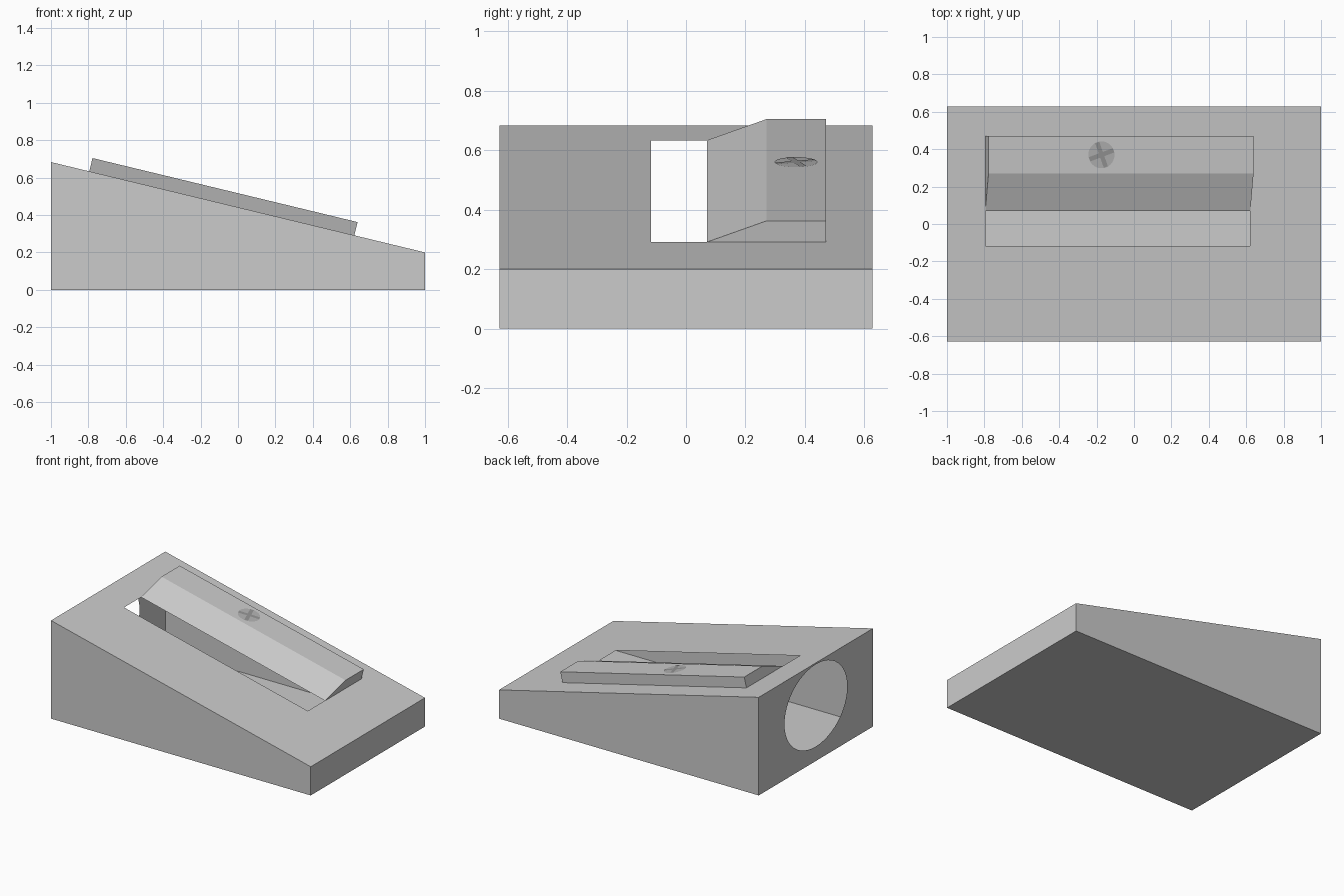
import bpy, bmesh
from math import sin, cos, pi, atan2, radians
from mathutils import Matrix, Vector

if "Cube" in bpy.data.objects:
    bpy.data.objects.remove(bpy.data.objects["Cube"])

Z_BACK, Z_FRONT, HALF_Y = 0.683, 0.2, 0.628
SLOPE = (Z_FRONT - Z_BACK) / 2
TILT = atan2(-SLOPE, 1)


def top_z(x):
    return (Z_BACK + Z_FRONT) / 2 + SLOPE * x


def finish(name, bm, color=None):
    bmesh.ops.recalc_face_normals(bm, faces=bm.faces)
    me = bpy.data.meshes.new(name)
    bm.to_mesh(me)
    bm.free()
    ob = bpy.data.objects.new(name, me)
    bpy.context.collection.objects.link(ob)
    if color:
        mat = bpy.data.materials.new(name)
        mat.diffuse_color = (color, color, color, 1)
        mat.use_nodes = True
        mat.node_tree.nodes["Principled BSDF"].inputs["Base Color"].default_value = mat.diffuse_color
        me.materials.append(mat)
    return ob


def loop_edges(bm, verts):
    out = []
    for a, b in zip(verts, verts[1:] + verts[:1]):
        out.append(bm.edges.get((a, b)) or bm.edges.new((a, b)))
    return out


# hollow wedge body: thin shell with a pencil hole and a shaving slot
bm = bmesh.new()
outline = [(-1, 0), (1, 0), (1, Z_FRONT), (-1, Z_BACK)]
near = [bm.verts.new((x, -HALF_Y, z)) for x, z in outline]
far = [bm.verts.new((x, HALF_Y, z)) for x, z in outline]
bm.faces.new(near)
bm.faces.new(far[::-1])
for i in (0, 1):
    bm.faces.new((near[i], far[i], far[i + 1], near[i + 1]))
slot = [bm.verts.new((x, y, top_z(x))) for x, y in
        [(-0.795, -0.118), (0.62, -0.118), (0.62, 0.07), (-0.795, 0.07)]]
hole = [bm.verts.new((-1, 0.345 * cos(2 * pi * i / 48), 0.387 + 0.286 * sin(2 * pi * i / 48)))
        for i in range(48)]
top = [near[2], far[2], far[3], near[3]]
end = [near[3], far[3], far[0], near[0]]
for outer, inner, n in ((top, slot, (-SLOPE, 0, 1)), (end, hole, (-1, 0, 0))):
    bmesh.ops.triangle_fill(bm, edges=loop_edges(bm, outer) + loop_edges(bm, inner),
                            use_beauty=True, normal=Vector(n).normalized())
finish("sharpener_body", bm)

# frame lying on the sloping top: local x runs down the slope
frame = Matrix.Translation((0, 0, top_z(0))) @ Matrix.Rotation(TILT, 4, 'Y')
stretch = 1 / cos(TILT)

# bevelled blade
H = 0.073
bm = bmesh.new()
profile = [(0.07, 0), (0.47, 0), (0.47, H), (0.27, H)]
ends = [[bm.verts.new((x * stretch, y, z)) for y, z in profile] for x in (-0.795, 0.622)]
bm.faces.new(ends[0])
bm.faces.new(ends[1][::-1])
for i in range(4):
    j = (i + 1) % 4
    bm.faces.new((ends[0][i], ends[0][j], ends[1][j], ends[1][i]))
blade = finish("blade", bm)
blade.matrix_world = frame

# flat screw head with a crossed slot
screw_place = frame @ Matrix.Translation((-0.197, 0.37, H)) @ Matrix.Rotation(radians(20), 4, 'Z')
R = 0.072
bm = bmesh.new()
bmesh.ops.create_circle(bm, cap_ends=True, segments=32, radius=R,
                        matrix=Matrix.Translation((0, 0, 0.0015)))
finish("screw_head", bm, 0.45).matrix_world = screw_place

bm = bmesh.new()
a, b, w = R * 0.97, 0.012, 0.003
quarter = [(a, -b), (a, b), (b, b)]
cross = []
for k in range(4):
    c, s = round(cos(k * pi / 2)), round(sin(k * pi / 2))
    cross += [bm.verts.new((x * c - y * s, x * s + y * c, w)) for x, y in quarter]
bm.faces.new(cross)
finish("screw_slot", bm, 0.3).matrix_world = screw_place
